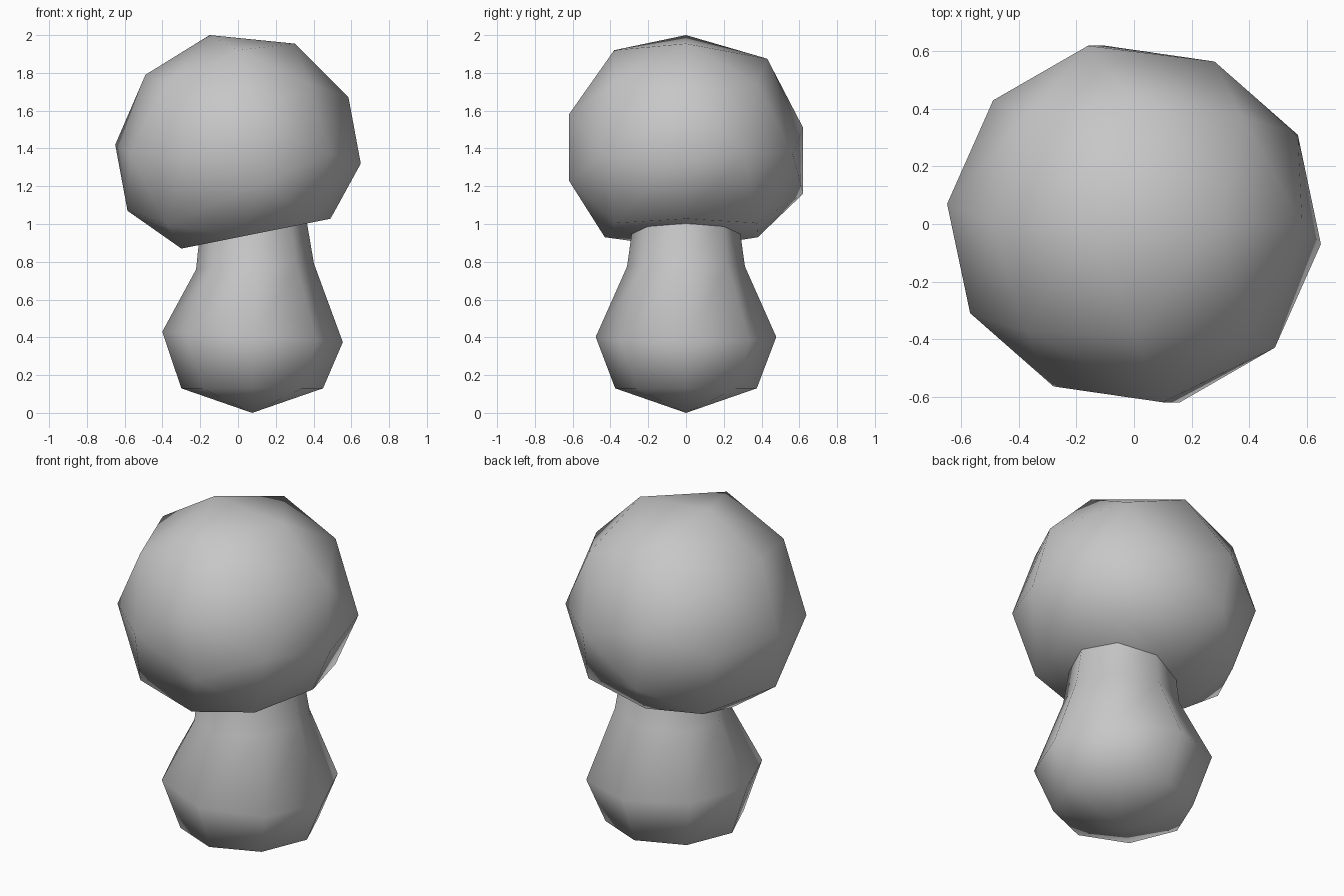
import bpy, bmesh, math
from mathutils import Vector

default_cube = bpy.data.objects.get("Cube")
if default_cube:
    bpy.data.objects.remove(default_cube, do_unlink=True)

# One plain grey for the whole model
grey = bpy.data.materials.new("plain_grey")
grey.use_nodes = True
colour = (0.57, 0.57, 0.57, 1.0)
grey.diffuse_color = colour
grey.node_tree.nodes["Principled BSDF"].inputs["Base Color"].default_value = colour


def make_object(name, bm):
    """Turn a bmesh into a smooth shaded object with outward normals."""
    bmesh.ops.recalc_face_normals(bm, faces=bm.faces[:])
    for face in bm.faces:
        face.smooth = True
    mesh = bpy.data.meshes.new(name)
    bm.to_mesh(mesh)
    bm.free()
    mesh.materials.append(grey)
    obj = bpy.data.objects.new(name, mesh)
    bpy.context.scene.collection.objects.link(obj)
    return obj


# Cap: faceted ball of opposite point pairs, its underside pressed
# flat against a sloping plane
cap_centre = Vector((0, 0, 1.37))
half_ball = [
    (-.15, 0, .63), (.3, 0, .585), (.585, 0, .3), (-.49, 0, .42),
    (-.65, .07, .05), (0, .43, .505), (0, -.38, .55), (-.49, .43, 0),
    (.57, .31, 0), (-.16, .62, .14), (.1, -.62, .21), (.28, .565, 0),
]
corner = .375
half_ball += [(sx * corner, sy * corner, corner) for sx in (-1, 1) for sy in (-1, 1)]


def underside_height(x):
    return .93 + .2 * x


bm = bmesh.new()
for point in half_ball:
    for side in (-1, 1):
        co = cap_centre + side * Vector(point)
        co.z = max(co.z, underside_height(co.x))
        bm.verts.new(co)
hull = bmesh.ops.convex_hull(bm, input=bm.verts[:])
loose = [v for v in bm.verts if not v.link_faces]
bmesh.ops.delete(bm, geom=loose, context="VERTS")
make_object("mushroom_cap", bm)

# Stem: bulbous eight sided lathe with slightly tilted rings
# Each ring: centre x, height, radius, tilt slope along x
SIDES = 8
stem_rings = [
    (.075, .13, .375, 0),
    (.077, .402, .478, -.058),
    (.09, .775, .312, .05),
    (.08, 1.02, .278, .1),
    (.08, 1.15, .25, .1),
]
bm = bmesh.new()
rings = []
for cx, height, radius, slope in stem_rings:
    ring = []
    for i in range(SIDES):
        angle = math.tau * i / SIDES
        dx, dy = radius * math.cos(angle), radius * math.sin(angle)
        ring.append(bm.verts.new((cx + dx, dy, height + slope * dx)))
    rings.append(ring)
for lower, upper in zip(rings, rings[1:]):
    for i in range(SIDES):
        j = (i + 1) % SIDES
        bm.faces.new((lower[i], lower[j], upper[j], upper[i]))

# Stem ends: pointed foot, flat top hidden inside the cap
foot = bm.verts.new((.075, 0, 0))
for i in range(SIDES):
    bm.faces.new((foot, rings[0][(i + 1) % SIDES], rings[0][i]))
bm.faces.new(rings[-1])
make_object("mushroom_stem", bm)
